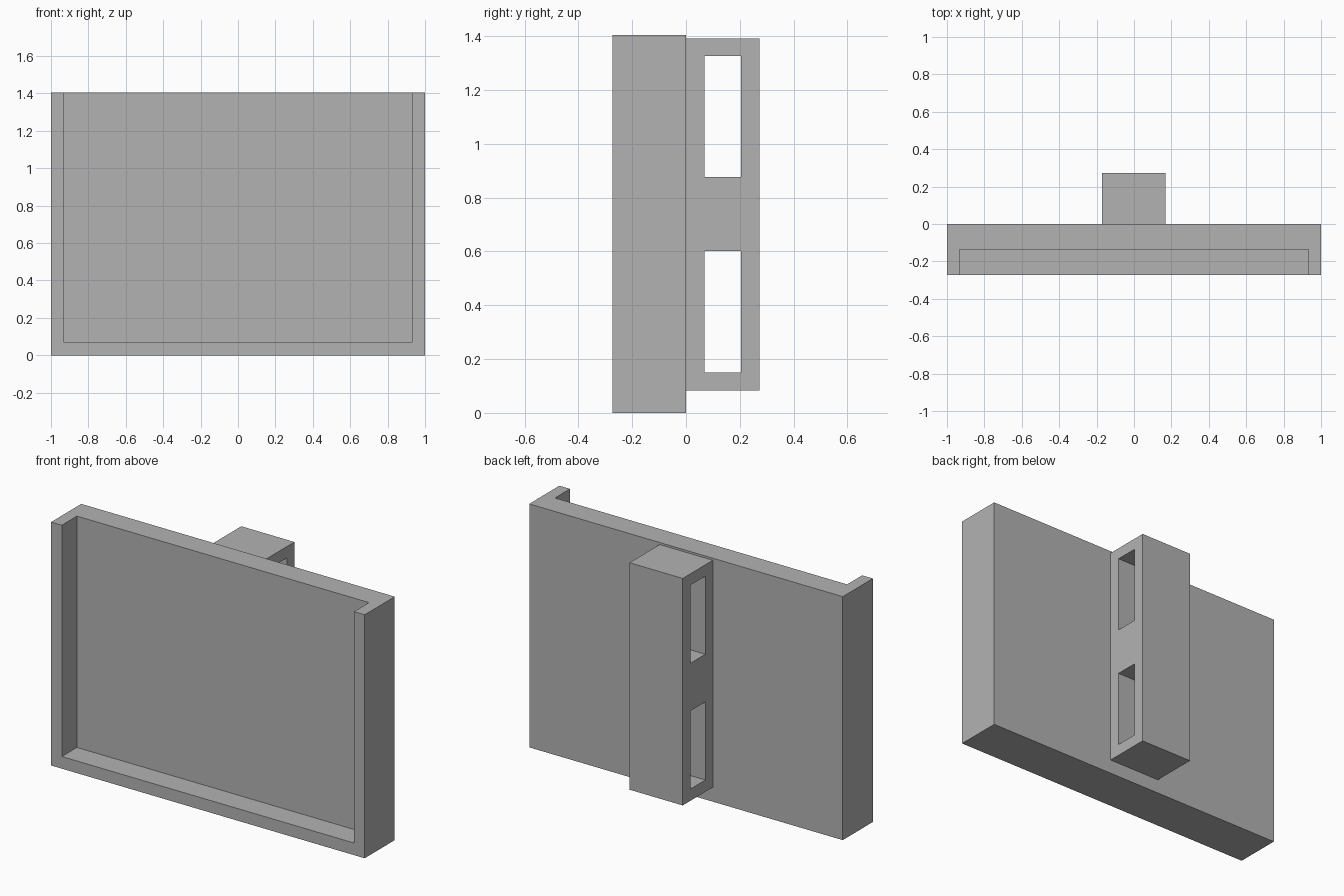
import bpy
from mathutils import Vector

cube = bpy.data.objects.get("Cube")
if cube:
    bpy.data.objects.remove(cube, do_unlink=True)

GREY = (0.45, 0.45, 0.45, 1)
grey = bpy.data.materials.new("plain_grey")
grey.use_nodes = True
grey.diffuse_color = GREY
grey.node_tree.nodes["Principled BSDF"].inputs["Base Color"].default_value = GREY


def box(name, low, high):
    """Box between two opposite corners."""
    low, high = Vector(low), Vector(high)
    bpy.ops.mesh.primitive_cube_add(size=1, location=(low + high) / 2)
    ob = bpy.context.object
    ob.name = name
    ob.scale = high - low
    bpy.ops.object.transform_apply(location=False, rotation=False, scale=True)
    ob.data.materials.append(grey)
    return ob


def cut(target, low, high):
    """Subtract a box from the target and discard the cutter."""
    cutter = box("cutter", low, high)
    cutter.hide_render = True
    mod = target.modifiers.new("cut", "BOOLEAN")
    mod.operation = "DIFFERENCE"
    mod.solver = "EXACT"
    mod.object = cutter
    bpy.context.view_layer.objects.active = target
    bpy.ops.object.modifier_apply(modifier=mod.name)
    bpy.data.objects.remove(cutter, do_unlink=True)


# Tray with a recess open to the front and the top
tray = box("tray", (-1, -0.274, 0), (1, 0, 1.404))
cut(tray, (-0.932, -0.5, 0.07), (0.932, -0.137, 2))

# Rear mounting block with two slots running side to side
mount = box("rear_mount", (-0.171, 0, 0.083), (0.168, 0.274, 1.392))
for bottom in (0.151, 0.876):
    cut(mount, (-0.5, 0.068, bottom), (0.5, 0.205, bottom + 0.45))
